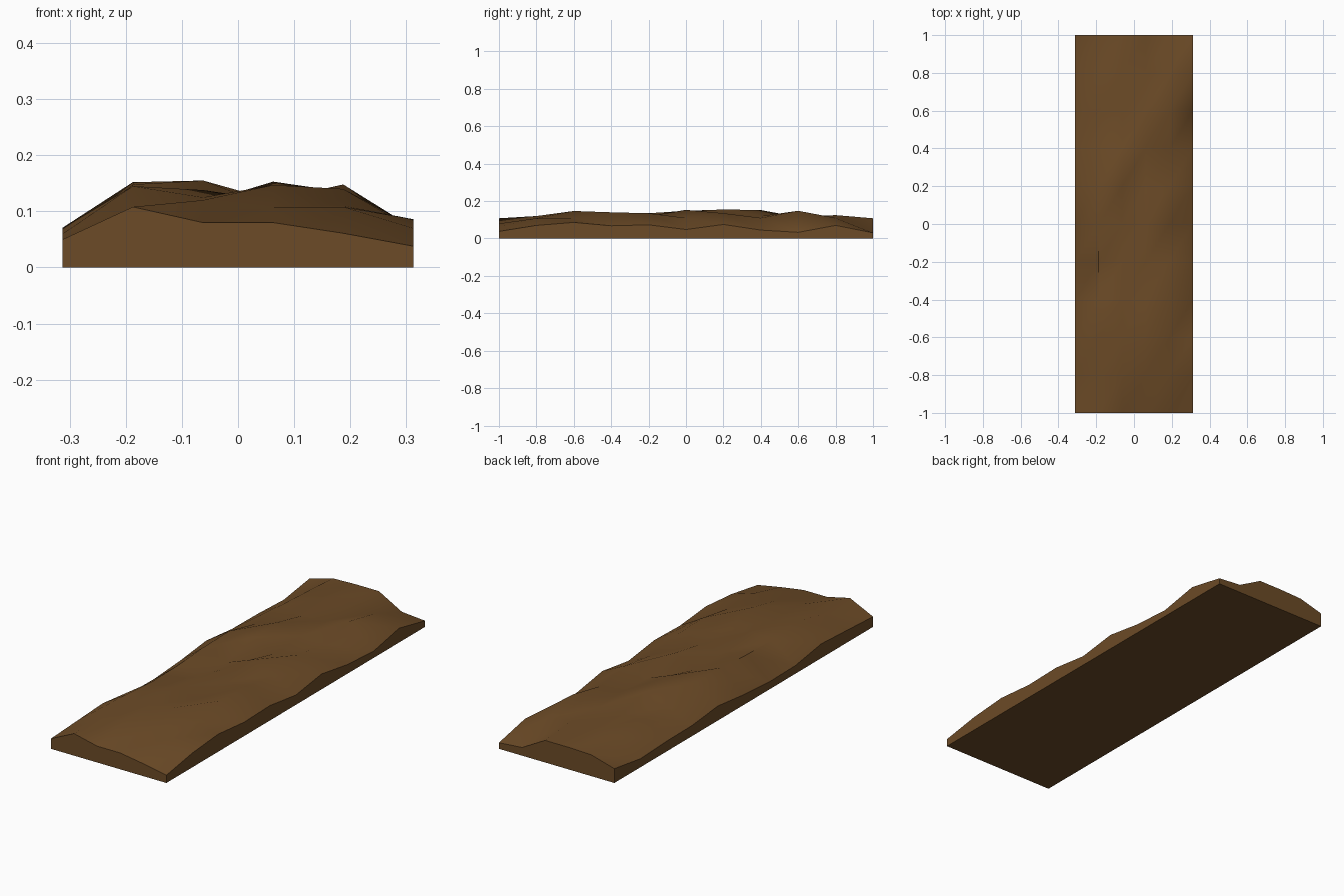
import bpy, bmesh, math

if "Cube" in bpy.data.objects:
    bpy.data.objects.remove(bpy.data.objects["Cube"])

# Height profiles from left to right, one per row from front to back
ROWS = [
    (.050, .108, .080, .080, .061, .038),
    (.060, .108, .120, .108, .108, .070),
    (.070, .145, .125, .147, .110, .086),
    (.040, .132, .138, .115, .140, .068),
    (.037, .135, .115, .120, .135, .073),
    (.050, .148, .108, .153, .110, .048),
    (.071, .152, .155, .108, .135, .075),
    (.052, .110, .152, .120, .110, .045),
    (.050, .125, .110, .115, .148, .033),
    (.042, .115, .120, .125, .110, .070),
    (.070, .104, .108, .108, .040, .030),
]
NX, NY = len(ROWS[0]), len(ROWS)
STEP_X, STEP_Y = 0.125, 0.2

bm = bmesh.new()


def pos(i, j):
    return -0.3125 + i * STEP_X, -1 + j * STEP_Y


# Uneven top surface
top = [[bm.verts.new((*pos(i, j), ROWS[j][i])) for i in range(NX)] for j in range(NY)]
for j in range(NY - 1):
    for i in range(NX - 1):
        a, b, c, d = top[j][i], top[j][i + 1], top[j + 1][i + 1], top[j + 1][i]
        for tri in ((a, b, c), (a, c, d)):
            bm.faces.new(tri).smooth = True

# Vertical sides and flat underside
rim = (top[0] + [r[-1] for r in top[1:]] + top[-1][-2::-1]
       + [r[0] for r in top[-2:0:-1]])
base = [bm.verts.new((v.co.x, v.co.y, 0)) for v in rim]
for k in range(len(rim)):
    n = (k + 1) % len(rim)
    bm.faces.new((base[k], base[n], rim[n], rim[k]))
bm.faces.new(base[::-1])
bmesh.ops.recalc_face_normals(bm, faces=bm.faces)

mesh = bpy.data.meshes.new("dirt_mound")
bm.to_mesh(mesh)
bm.free()
mound = bpy.data.objects.new("dirt_mound", mesh)
bpy.context.collection.objects.link(mound)

# Brown soil
soil = bpy.data.materials.new("soil")
soil.diffuse_color = (0.15, 0.07, 0.02, 1)
soil.use_nodes = True
soil.node_tree.nodes["Principled BSDF"].inputs["Base Color"].default_value = soil.diffuse_color
mesh.materials.append(soil)

# Soft top with crisp side edges
bpy.context.view_layer.objects.active = mound
mound.select_set(True)
bpy.ops.object.shade_smooth_by_angle(angle=math.radians(45))
